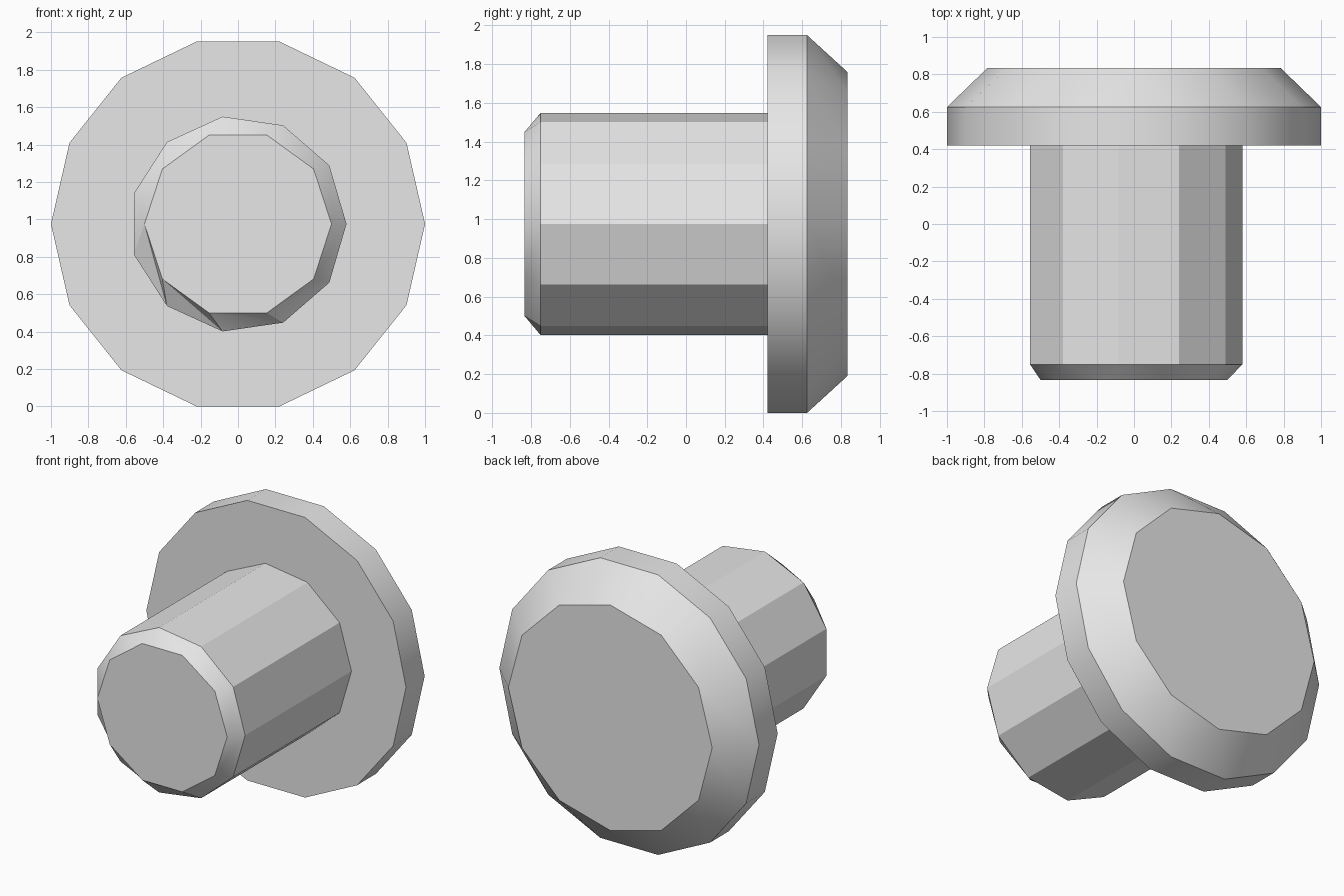
import bpy, bmesh
from math import cos, sin, tau, radians

if "Cube" in bpy.data.objects:
    bpy.data.objects.remove(bpy.data.objects["Cube"])

AXIS_Z = 0.975

grey = bpy.data.materials.new("light grey")
grey.use_nodes = True
grey.diffuse_color = (0.8, 0.8, 0.8, 1)
grey.node_tree.nodes["Principled BSDF"].inputs["Base Color"].default_value = (0.8, 0.8, 0.8, 1)


def ring(bm, sides, radius, y):
    """Regular polygon around the part's front-to-back axis."""
    return [bm.verts.new((radius * cos(tau * i / sides), y,
                          AXIS_Z + radius * sin(tau * i / sides)))
            for i in range(sides)]


def zip_rings(bm, outer, inner, bias):
    """Join two rings of different side counts with triangles, in angle order."""
    n, m = len(outer), len(inner)
    i = j = 0
    while i < n or j < m:
        a, b = outer[i % n], inner[j % m]
        if j == m or (i < n and (i + 1) / n - bias <= (j + 1) / m):
            i += 1
            bm.faces.new((a, b, outer[i % n]))
        else:
            j += 1
            bm.faces.new((a, b, inner[j % m]))


def chamfered_drum(name, sides, radius, y_base, y_edge,
                   tip_sides, tip_radius, y_tip, bias=0.0):
    bm = bmesh.new()
    base = ring(bm, sides, radius, y_base)
    edge = ring(bm, sides, radius, y_edge)
    tip = ring(bm, tip_sides, tip_radius, y_tip)
    for i in range(sides):
        k = (i + 1) % sides
        bm.faces.new((base[i], base[k], edge[k], edge[i]))
    zip_rings(bm, edge, tip, bias)
    bm.faces.new(base)
    bm.faces.new(tip)
    bmesh.ops.recalc_face_normals(bm, faces=bm.faces)
    mesh = bpy.data.meshes.new(name)
    bm.to_mesh(mesh)
    bm.free()
    mesh.materials.append(grey)
    obj = bpy.data.objects.new(name, mesh)
    bpy.context.collection.objects.link(obj)
    bpy.ops.object.select_all(action='DESELECT')
    obj.select_set(True)
    bpy.context.view_layer.objects.active = obj
    bpy.ops.object.shade_smooth_by_angle(angle=radians(30))
    return obj


# Wide head at the back, tapering to a smaller flat face
chamfered_drum("head", 14, 1.0, 0.42, 0.625, 12, 0.785, 0.833)
# Shaft pointing forward, seated slightly into the head
chamfered_drum("shaft", 11, 0.58, 0.44, -0.75, 10, 0.5, -0.833, bias=14 / 360)
